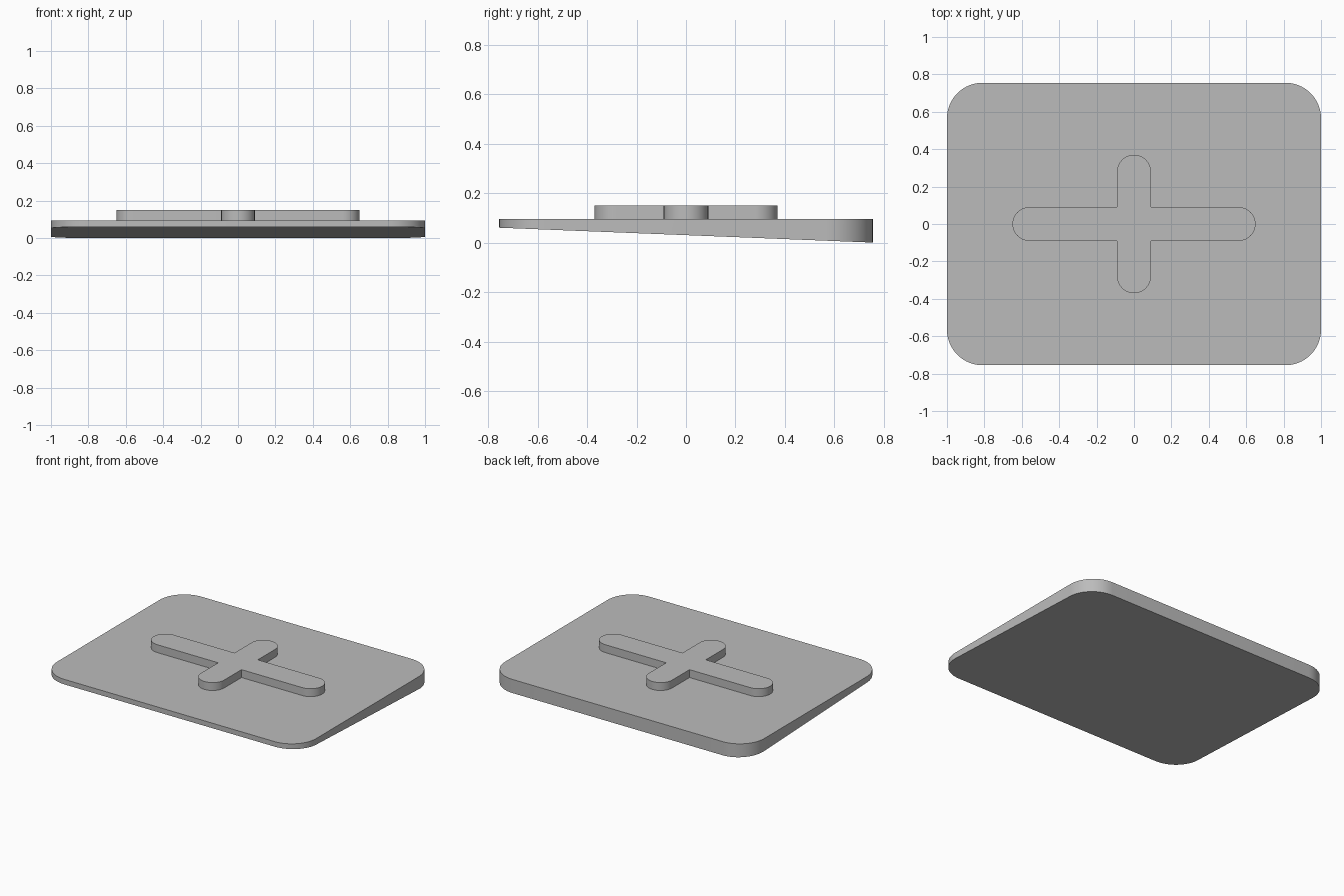
import bpy, bmesh
from math import cos, sin, pi, radians

cube = bpy.data.objects.get("Cube")
if cube:
    bpy.data.objects.remove(cube)

grey = bpy.data.materials.new("plain grey")
grey.use_nodes = True
colour = (0.5, 0.5, 0.5, 1)
grey.diffuse_color = colour
grey.node_tree.nodes["Principled BSDF"].inputs["Base Color"].default_value = colour


def arc(cx, cy, r, start, sweep, steps):
    """Points along a circular arc, angles in degrees."""
    angles = [radians(start + sweep * i / steps) for i in range(steps + 1)]
    return [(cx + r * cos(a), cy + r * sin(a)) for a in angles]


def slab(name, outline, bottom, top):
    """Solid between two height functions of y over a closed outline."""
    bm = bmesh.new()
    low = [bm.verts.new((x, y, bottom(y))) for x, y in outline]
    high = [bm.verts.new((x, y, top)) for x, y in outline]
    bm.faces.new(high)
    bm.faces.new(low[::-1])
    for i in range(len(outline)):
        j = (i + 1) % len(outline)
        bm.faces.new((low[i], low[j], high[j], high[i]))
    bmesh.ops.recalc_face_normals(bm, faces=bm.faces)
    mesh = bpy.data.meshes.new(name)
    bm.to_mesh(mesh)
    bm.free()
    mesh.materials.append(grey)
    obj = bpy.data.objects.new(name, mesh)
    bpy.context.collection.objects.link(obj)
    bpy.ops.object.select_all(action='DESELECT')
    obj.select_set(True)
    bpy.context.view_layer.objects.active = obj
    bpy.ops.object.shade_smooth_by_angle(angle=radians(30))
    return obj


# Rounded base plate with a sloping underside, thicker at the back
half_x, half_y, radius, plate_top = 1.0, 0.755, 0.19, 0.095
plate = []
for k, (sx, sy) in enumerate([(1, 1), (-1, 1), (-1, -1), (1, -1)]):
    plate += arc(sx * (half_x - radius), sy * (half_y - radius), radius, 90 * k, 90, 16)
slab("base_plate", plate, lambda y: 0.03 * (1 - y / half_y), plate_top)

# Raised cross with round arm ends
w = 0.09
cross = []
for k, length in enumerate([0.65, 0.37, 0.65, 0.37]):
    a = k * pi / 2
    d = length - w
    cross += arc(d * cos(a), d * sin(a), w, 90 * k - 90, 180, 24)
    # inner corner between this arm and the next
    b = a + pi / 4
    cross.append((w * 2 ** 0.5 * cos(b), w * 2 ** 0.5 * sin(b)))
slab("raised_cross", cross, lambda y: plate_top - 0.01, 0.15)
